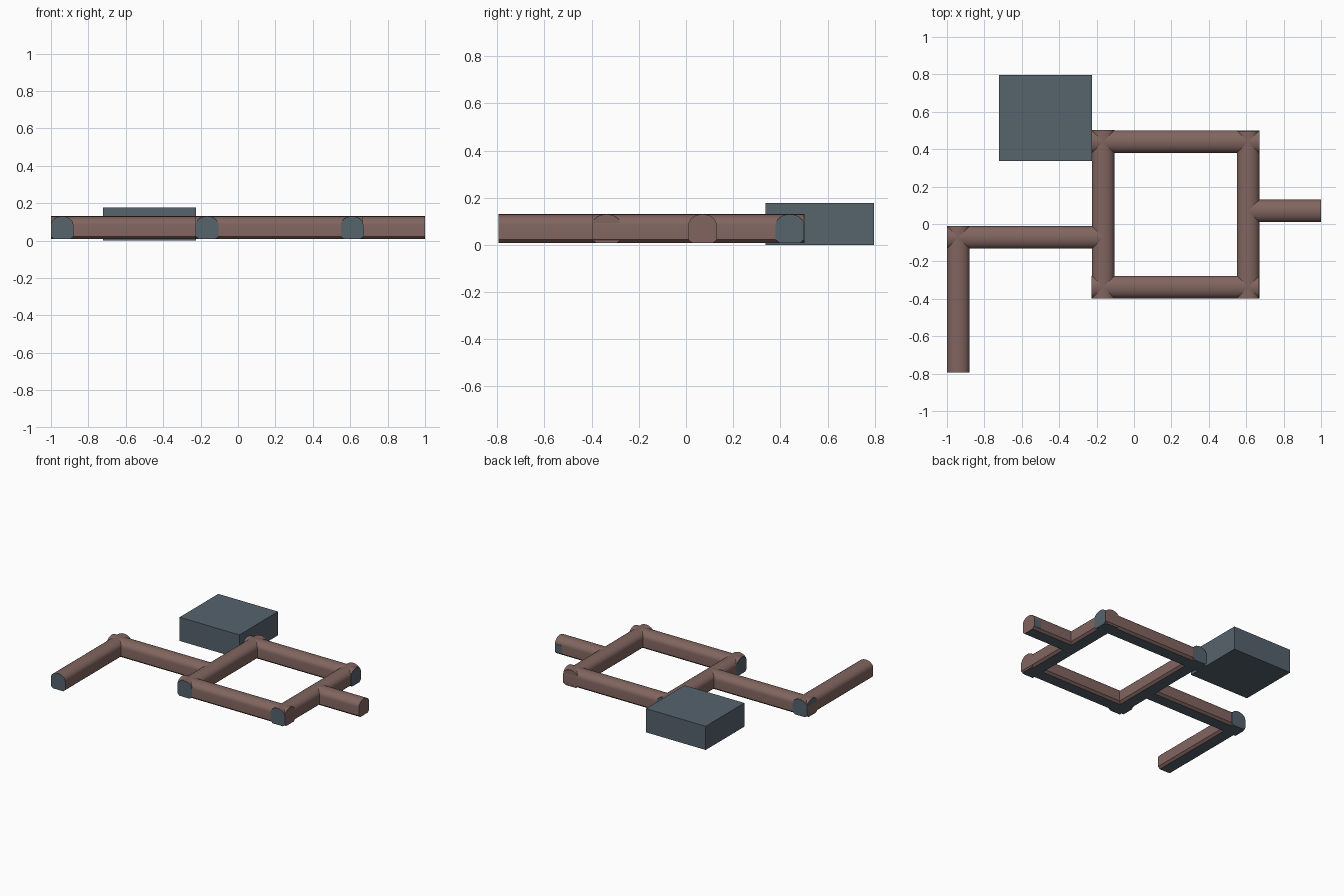
import bpy, bmesh, math
from mathutils import Vector

if "Cube" in bpy.data.objects:
    bpy.data.objects.remove(bpy.data.objects["Cube"])


def material(name, rgb):
    m = bpy.data.materials.new(name)
    m.diffuse_color = (*rgb, 1)
    m.use_nodes = True
    m.node_tree.nodes["Principled BSDF"].inputs["Base Color"].default_value = m.diffuse_color
    return m


BROWN = material("brown wall", (0.22, 0.13, 0.115))
GREY = material("slate grey", (0.092, 0.125, 0.152))

HALF = 0.06      # half width of a tunnel
BASE = 0.007     # underside height
SHOULDER = 0.085
TOP = 0.13


def tunnel_profile():
    # flat floor, small bottom chamfers, upright walls, arched roof
    pts = [(-0.043, BASE), (0.043, BASE), (HALF, BASE + 0.015)]
    for i in range(13):
        a = math.pi * i / 12
        pts.append((HALF * math.cos(a), SHOULDER + (TOP - SHOULDER) * math.sin(a)))
    pts.append((-HALF, BASE + 0.015))
    return pts


def tunnel(name, start, end, caps=(True, True)):
    """Arched tunnel between two floor points; caps says which ends are grey."""
    a, b = Vector((*start, 0)), Vector((*end, 0))
    d = (b - a).normalized()
    side = Vector((d.y, -d.x, 0))
    # grey ends stand a hair proud of crossing walls, brown ends a hair inside
    a -= d * (0.0015 if caps[0] else -0.0015)
    b += d * (0.0015 if caps[1] else -0.0015)
    bm = bmesh.new()
    prof = tunnel_profile()
    rings = [[bm.verts.new(p + side * u + Vector((0, 0, z))) for u, z in prof] for p in (a, b)]
    n = len(prof)
    for i in range(n):
        j = (i + 1) % n
        f = bm.faces.new((rings[0][i], rings[0][j], rings[1][j], rings[1][i]))
        f.material_index = 1 if i == 0 else 0      # floor is grey
    for ring, grey in zip(rings, caps):
        bm.faces.new(ring).material_index = int(grey)
    bmesh.ops.recalc_face_normals(bm, faces=bm.faces)
    return finish(name, bm, (BROWN, GREY), True)


def block(name, lo, hi, mat):
    bm = bmesh.new()
    bmesh.ops.create_cube(bm, size=1)
    for v in bm.verts:
        v.co = Vector([l + (c + 0.5) * (h - l) for c, l, h in zip(v.co, lo, hi)])
    return finish(name, bm, (mat,), False)


def finish(name, bm, mats, smooth):
    me = bpy.data.meshes.new(name)
    bm.to_mesh(me)
    bm.free()
    for m in mats:
        me.materials.append(m)
    ob = bpy.data.objects.new(name, me)
    bpy.context.collection.objects.link(ob)
    if smooth:
        bpy.ops.object.select_all(action='DESELECT')
        ob.select_set(True)
        bpy.context.view_layer.objects.active = ob
        bpy.ops.object.shade_smooth_by_angle(angle=math.radians(35))
    return ob


# square loop of tunnels
tunnel("loop_left_tunnel", (-0.165, -0.397), (-0.165, 0.5))
tunnel("loop_right_tunnel", (0.61, -0.397), (0.61, 0.5), (True, False))
tunnel("loop_front_tunnel", (-0.225, -0.337), (0.67, -0.337), (True, False))
tunnel("loop_back_tunnel", (-0.225, 0.44), (0.67, 0.44))

# bent entrance tunnel on the left
tunnel("entrance_tunnel", (-0.94, -0.793), (-0.94, -0.012))
tunnel("entrance_link_tunnel", (-0.998, -0.072), (-0.17, -0.072))

# short stub on the right with a grey side hatch at its tip
tunnel("stub_tunnel", (0.61, 0.07), (1.0, 0.07), (True, False))
block("stub_side_hatch", (0.94, 0.127, 0.022), (0.998, 0.132, 0.085), GREY)

# room block beside the loop
block("room", (-0.722, 0.338, 0.0), (-0.225, 0.797, 0.178), GREY)
